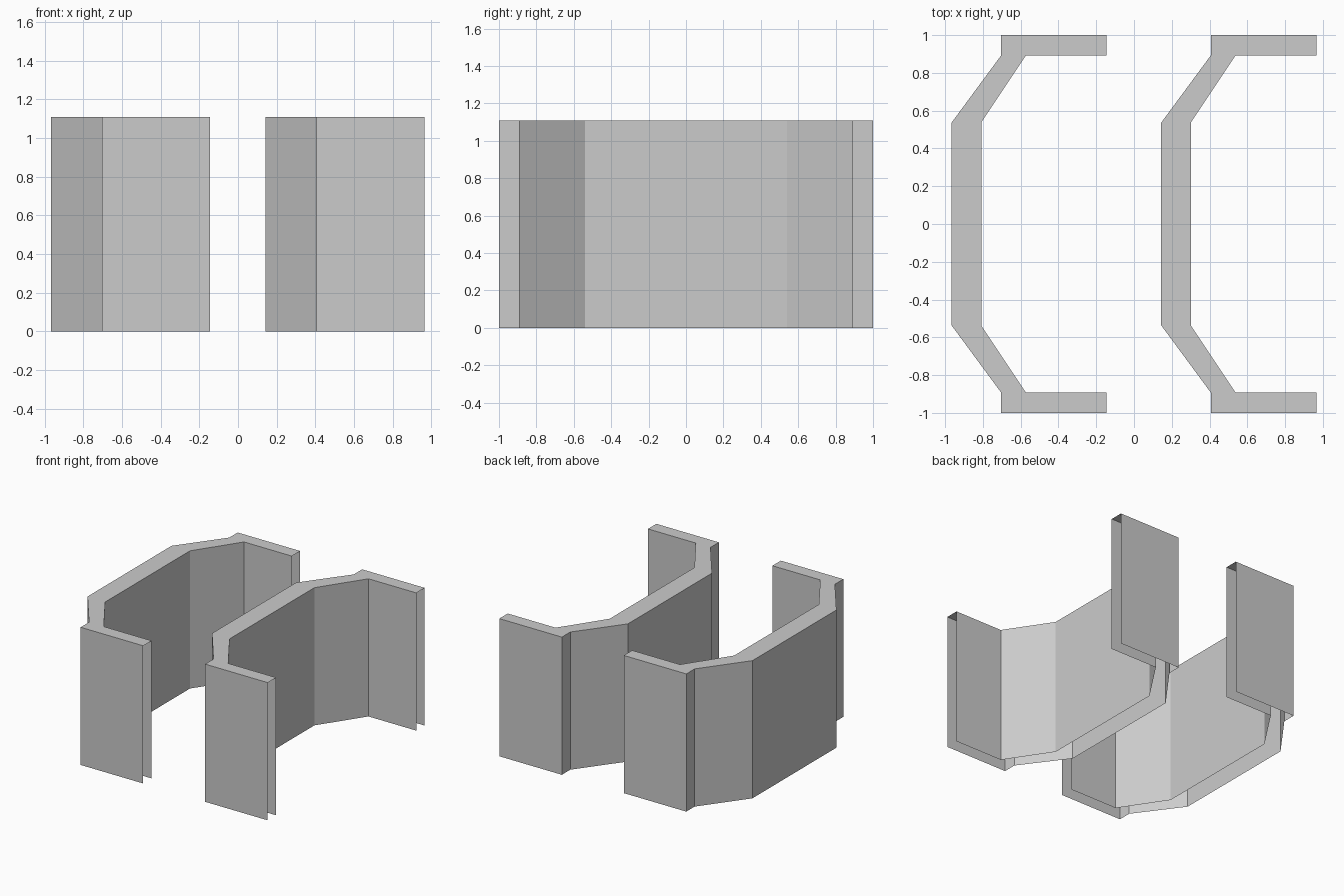
import bpy
import bmesh

if "Cube" in bpy.data.objects:
    bpy.data.objects.remove(bpy.data.objects["Cube"])

HEIGHT = 1.11
SPACING = 1.11

grey = bpy.data.materials.new("light grey")
grey.diffuse_color = (0.6, 0.6, 0.6, 1)
grey.use_nodes = True
grey.node_tree.nodes["Principled BSDF"].inputs["Base Color"].default_value = grey.diffuse_color

# Half profiles (y >= 0), from the middle of the wall to the open leg end
outer_half = [(-0.967, 0.535), (-0.703, 0.893), (-0.703, 1.0), (-0.145, 1.0)]
inner_half = [(-0.807, 0.54), (-0.572, 0.893), (-0.145, 0.893)]


def mirrored(half):
    """Full path from the front leg end to the back leg end."""
    return [(x, -y) for x, y in reversed(half)] + half


def channel(name, dx):
    """Hollow bracket: side walls and a top, open below and at the leg ends."""
    bm = bmesh.new()
    tops = []
    for path, outward in ((mirrored(outer_half), True), (mirrored(inner_half), False)):
        low = [bm.verts.new((x + dx, y, 0)) for x, y in path]
        high = [bm.verts.new((x + dx, y, HEIGHT)) for x, y in path]
        for i in range(len(path) - 1):
            quad = [low[i], high[i], high[i + 1], low[i + 1]]
            bm.faces.new(quad if outward else quad[::-1])
        tops.append(high)
    # Top cap between the outer and inner rims
    cap = bm.faces.new(tops[0] + tops[1][::-1])
    cap.normal_update()
    if cap.normal.z < 0:
        cap.normal_flip()
    # Walls should face away from the hollow
    bmesh.ops.recalc_face_normals(bm, faces=bm.faces[:])
    cap.normal_update()
    if cap.normal.z < 0:
        bmesh.ops.reverse_faces(bm, faces=bm.faces[:])
    bmesh.ops.triangulate(bm, faces=[cap])
    mesh = bpy.data.meshes.new(name)
    bm.to_mesh(mesh)
    bm.free()
    mesh.materials.append(grey)
    obj = bpy.data.objects.new(name, mesh)
    bpy.context.collection.objects.link(obj)


channel("left_bracket", 0)
channel("right_bracket", SPACING)
